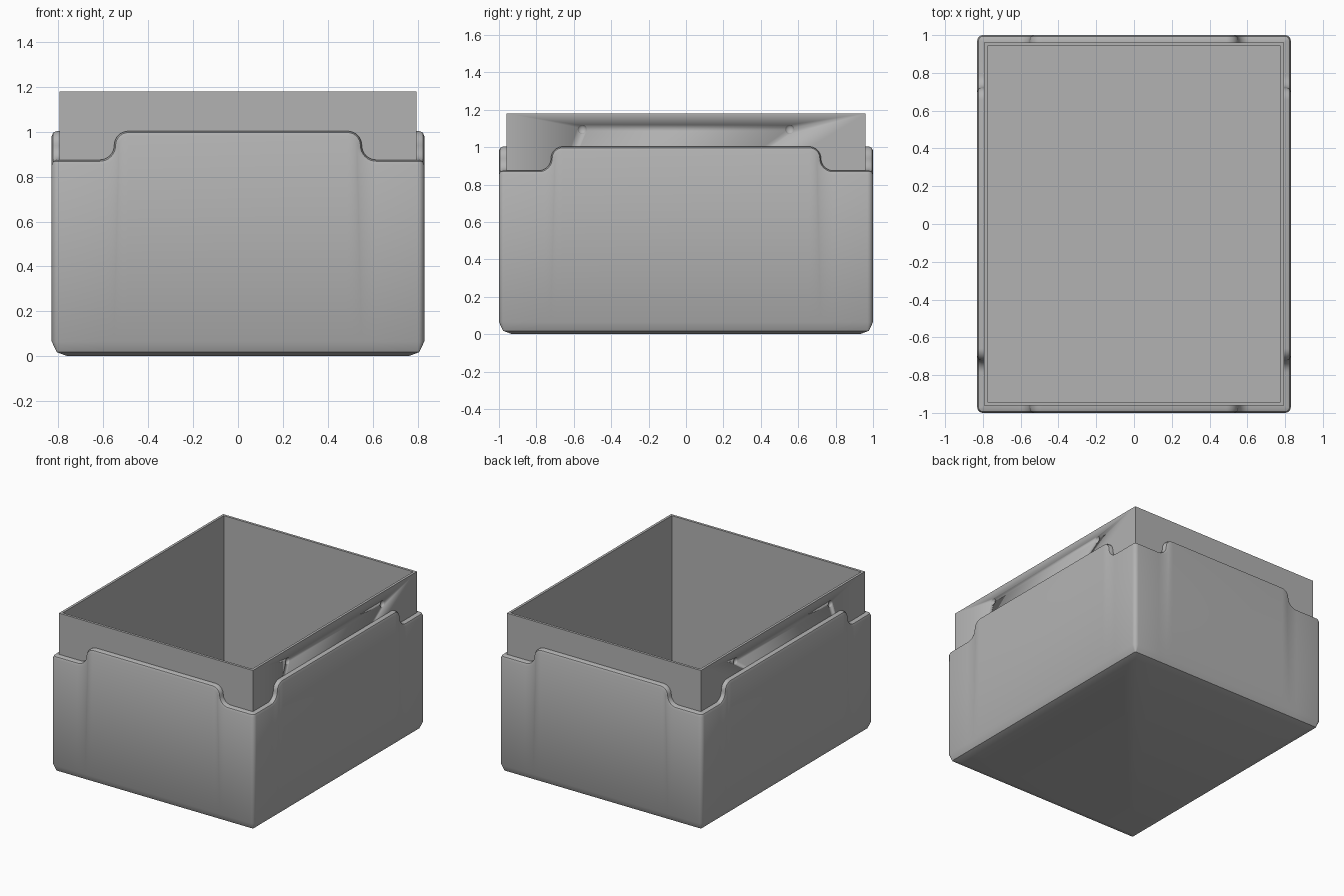
import bpy
import bmesh
from math import cos, sin, pi, radians
from mathutils import Vector

old = bpy.data.objects.get("Cube")
if old:
    bpy.data.objects.remove(old)

HALF_X, HALF_Y = 0.83, 1.0        # outer shell
LOW, HIGH = 0.875, 1.003          # rim height at corners and along walls
CORNER_R = 0.03
STEPS = 8

grey = bpy.data.materials.new("plain grey")
grey.use_nodes = True
colour = (0.45, 0.45, 0.45, 1)
grey.diffuse_color = colour
grey.node_tree.nodes["Principled BSDF"].inputs["Base Color"].default_value = colour


def finish(name, bm, angle=35):
    bmesh.ops.recalc_face_normals(bm, faces=bm.faces)
    mesh = bpy.data.meshes.new(name)
    bm.to_mesh(mesh)
    bm.free()
    mesh.materials.append(grey)
    obj = bpy.data.objects.new(name, mesh)
    bpy.context.collection.objects.link(obj)
    bpy.ops.object.select_all(action="DESELECT")
    obj.select_set(True)
    bpy.context.view_layer.objects.active = obj
    bpy.ops.object.shade_smooth_by_angle(angle=radians(angle))
    return obj


def rim_curve(length):
    """S-shaped steps of one wall: (along, height, normal along, normal up)."""
    r = (HIGH - LOW) / 2
    mid, c = LOW + r, length - 0.278
    half = []
    for i in range(STEPS + 1):            # convex shoulder, then concave foot
        a = pi / 2 * (1 - i / STEPS)
        half.append((c - r + r * cos(a), mid + r * sin(a), cos(a), sin(a)))
    for i in range(1, STEPS + 1):
        a = pi + pi / 2 * i / STEPS
        half.append((c + r + r * cos(a), mid + r * sin(a), -cos(a), -sin(a)))
    return [(-t, z, -nt, nz) for t, z, nt, nz in reversed(half)] + half


def ring(inset, z=None, drop=0):
    """One loop round the shell, at height z or at a drop below the rim."""
    points = []
    for k in range(4):
        a = (k - 1) * pi / 2
        out, along = Vector((cos(a), sin(a), 0)), Vector((-sin(a), cos(a), 0))
        dist, length = (HALF_Y, HALF_X) if k % 2 == 0 else (HALF_X, HALF_Y)
        for t, h, nt, nz in rim_curve(length):
            if z is None:
                t, h = t - nt * drop, h - nz * drop
            p = out * (dist - inset) + along * t
            p.z = h if z is None else z
            points.append(p)
        r = max(CORNER_R - inset, 0.002)
        for i in range(5):
            b = pi / 2 * i / 4
            p = out * (dist - inset - r + r * cos(b)) + along * (length - inset - r + r * sin(b))
            p.z = LOW - drop if z is None else z
            points.append(p)
    return points


# Outer shell: chamfered base, plain walls, rounded stepped rim
rings = [ring(0.07, z=0), ring(0.022, z=0.018), ring(0, z=0.065),
         ring(0, drop=0.022), ring(0.0065, drop=0.0065),
         ring(0.022), ring(0.045)]
bm = bmesh.new()
loops = [[bm.verts.new(p) for p in points] for points in rings]
for lower, upper in zip(loops, loops[1:]):
    n = len(lower)
    for i in range(n):
        j = (i + 1) % n
        bm.faces.new((lower[i], lower[j], upper[j], upper[i]))
bm.faces.new(loops[0])
finish("outer_shell", bm)

# Inner liner: open box with thin walls standing above the rim
bm = bmesh.new()
bmesh.ops.create_cube(bm, size=1)
for v in bm.verts:
    v.co = (v.co.x * 1.59, v.co.y * 1.922, 1.18 if v.co.z > 0 else 0.03)
top = max(bm.faces, key=lambda f: f.calc_center_median().z)
bmesh.ops.inset_region(bm, faces=[top], thickness=0.026)
floor = bmesh.ops.extrude_discrete_faces(bm, faces=[top])["faces"][0]
for v in floor.verts:
    v.co.z = 0.06
liner = finish("inner_liner", bm)

# Shallow round dimples on the two long sides
bm = bmesh.new()
for sx in (-1, 1):
    for sy in (-1, 1):
        made = bmesh.ops.create_uvsphere(bm, u_segments=16, v_segments=8, radius=0.025)
        for v in made["verts"]:
            v.co = (sx * 0.795 + v.co.x * 0.7, sy * 0.555 + v.co.y, 1.095 + v.co.z)
cutter = finish("dimple_cutter", bm)
cutter.hide_render = True
cut = liner.modifiers.new("dimples", "BOOLEAN")
cut.operation, cut.solver, cut.object = "DIFFERENCE", "EXACT", cutter
bpy.context.view_layer.objects.active = liner
bpy.ops.object.modifier_apply(modifier=cut.name)
bpy.data.objects.remove(cutter)
